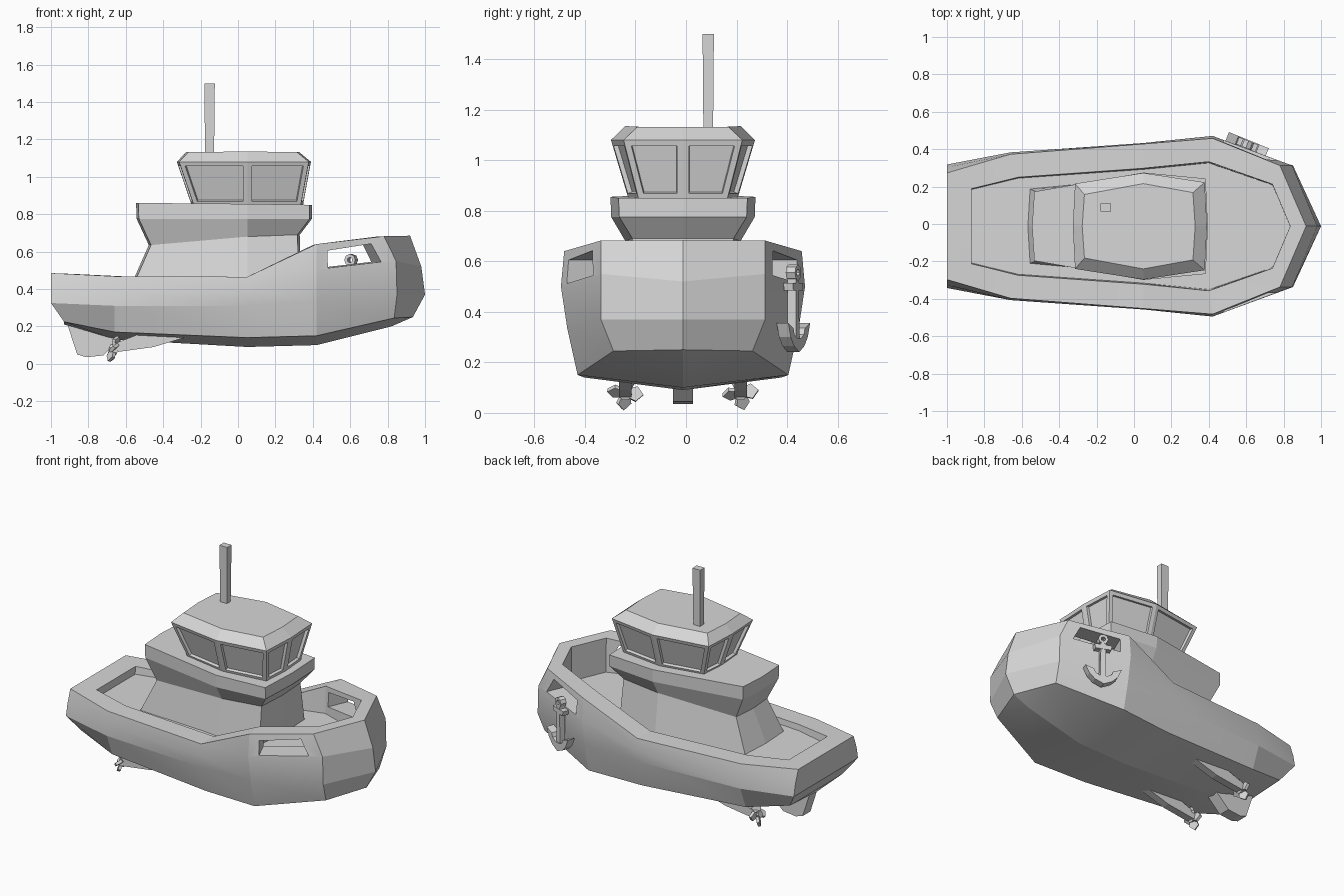
import bpy, bmesh, math
from mathutils import Matrix

if "Cube" in bpy.data.objects:
    bpy.data.objects.remove(bpy.data.objects["Cube"])

CY = -0.012  # centreline of the boat

gray = bpy.data.materials.new("plain_gray")
gray.use_nodes = True
gray.diffuse_color = (0.68, 0.68, 0.68, 1)
gray.node_tree.nodes["Principled BSDF"].inputs["Base Color"].default_value = (0.68, 0.68, 0.68, 1)


def finish(name, bm, matrix=Matrix()):
    bmesh.ops.remove_doubles(bm, verts=bm.verts, dist=0.0008)
    bmesh.ops.recalc_face_normals(bm, faces=bm.faces)
    mesh = bpy.data.meshes.new(name)
    bm.to_mesh(mesh)
    bm.free()
    mesh.transform(matrix)
    mesh.materials.append(gray)
    obj = bpy.data.objects.new(name, mesh)
    bpy.context.collection.objects.link(obj)
    return obj


def mirrored(half):
    """Close a half outline across the centreline."""
    return half + [(x, -y, z) for x, y, z in reversed(half) if y > 0]


def loft(loops, cap_start=True, cap_end=True):
    bm = bmesh.new()
    rows = [[bm.verts.new(p) for p in loop] for loop in loops]
    n = len(rows[0])
    bands = []
    for a, b in zip(rows, rows[1:]):
        bands.append([bm.faces.new((a[i], a[(i + 1) % n], b[(i + 1) % n], b[i])) for i in range(n)])
    if cap_start:
        bm.faces.new(list(reversed(rows[0])))
    if cap_end:
        bm.faces.new(rows[-1])
    return bm, bands


def prism(name, outline, thick, matrix):
    """Extrude an (x, z) outline evenly to both sides of y = 0."""
    bm, _ = loft([[(x, y, z) for x, z in outline] for y in (-thick / 2, thick / 2)])
    return finish(name, bm, matrix)


def smooth(obj, degrees):
    bpy.ops.object.select_all(action='DESELECT')
    obj.select_set(True)
    bpy.context.view_layer.objects.active = obj
    bpy.ops.object.shade_smooth_by_angle(angle=math.radians(degrees))


centre = Matrix.Translation((0, CY, 0))

# Hull: keel (a hair wide, merged to one line), chine, knuckle, upper side, rail, inner rail, deck
k = .0002
keel = [(-.93, k, .21), (-.66, k, .13), (.05, k, .09), (.42, k, .10), (.82, k, .20), (.935, 0, .25)]
chine = [(-.93, .27, .225), (-.66, .34, .17), (.05, .39, .14), (.42, .417, .15), (.835, .275, .245), (.935, 0, .25)]
knuckle = [(-1, .33, .325), (-.66, .395, .31), (.05, .435, .31), (.42, .458, .335), (.85, .325, .37), (1, 0, .37)]
side = [(-1, .315, .40), (-.66, .395, .385), (.05, .445, .39), (.42, .483, .50), (.845, .325, .55), (.98, 0, .52)]
rail = [(-1, .285, .485), (-.66, .385, .468), (.05, .44, .465), (.42, .47, .64), (.78, .325, .682), (.92, 0, .685)]
inner = [(-.87, .20, .48), (-.62, .262, .468), (.05, .31, .465), (.40, .345, .635), (.74, .225, .68), (.835, 0, .683)]
deck = [(x, y * .98, .43 if x < .3 else .46) for x, y, z in inner]
bm, _ = loft([mirrored(h) for h in (keel, chine, knuckle, side, rail, inner, deck)], cap_start=False)
hull = finish("hull", bm, centre)

# Openings through the bow bulwarks, square to the angled sides
opening = [(.455, .605), (.455, .512), (.785, .545), (.73, .642)]
for s in (1, -1):
    bm, _ = loft([[(x + .43 * (d - .40), s * d, z) for x, z in opening] for d in (.21, .62)])
    cutter = finish("opening_cutter", bm, centre)
    mod = hull.modifiers.new("opening", 'BOOLEAN')
    mod.operation = 'DIFFERENCE'
    mod.solver = 'EXACT'
    mod.object = cutter
    bpy.context.view_layer.objects.active = hull
    bpy.ops.object.modifier_apply(modifier=mod.name)
    bpy.data.objects.remove(cutter)
smooth(hull, 14)


def ring(rear, mid, front, z_rear, z_mid, z_front, bow=.012):
    """Eight-sided plan outline; rear, mid and front are (x, half width)."""
    half = [(rear[0] - bow, 0, z_rear), (*rear, z_rear), (*mid, z_mid),
            (*front, z_front), (front[0] + bow, 0, z_front)]
    return mirrored(half)


# Deckhouse with a waist and a flared upper deck
bm, _ = loft([
    ring((-.56, .20), (.05, .26), (.325, .235), .42, .42, .42),
    ring((-.465, .16), (.05, .228), (.318, .20), .635, .68, .69),
    ring((-.53, .185), (.05, .284), (.383, .252), .775, .775, .775),
    ring((-.533, .185), (.05, .287), (.383, .255), .86, .855, .85)])
finish("deckhouse", bm, centre)

# Wheelhouse with recessed window panes and a chamfered roof
bm, bands = loft([
    ring((-.235, .165), (.05, .215), (.335, .175), .845, .845, .845),
    ring((-.315, .228), (.05, .285), (.378, .235), 1.08, 1.08, 1.08),
    ring((-.265, .17), (.05, .228), (.315, .18), 1.132, 1.135, 1.132)])
bmesh.ops.recalc_face_normals(bm, faces=bm.faces)
bmesh.ops.inset_individual(bm, faces=bands[0], thickness=.024, use_even_offset=True)
bmesh.ops.inset_individual(bm, faces=bands[0], thickness=.002, depth=-.018, use_even_offset=True)
finish("wheelhouse", bm, centre)

# Mast
bm, _ = loft([[(sx * w, sy * w * .8, z) for sx, sy in ((-1, -1), (1, -1), (1, 1), (-1, 1))]
              for w, z in ((.024, 1.12), (.028, 1.5))])
finish("mast", bm, Matrix.Translation((-.152, .088, 0)))

# Rudder
prism("rudder", [(-.92, .235), (-.86, .05), (-.81, .035), (-.72, .045), (-.6, .16)], .08, centre)

# Propeller shafts and propellers
fairing = [(-.67, .06), (-.45, .09), (-.28, .142), (-.5, .17), (-.67, .105)]
blade = [(-.014, 0), (-.03, .045), (0, .072), (.03, .045), (.014, 0)]
for s, side_name in ((1, "left"), (-1, "right")):
    at = Matrix.Translation((0, CY + s * .228, 0))
    prism(side_name + "_propeller_shaft", fairing, .05, at)
    hub = Matrix.Translation((-.665, CY + s * .228, .08)) @ Matrix.Rotation(math.radians(20), 4, 'Y')
    bm = bmesh.new()
    bmesh.ops.create_cone(bm, cap_ends=True, segments=6, radius1=.022, radius2=.026, depth=.05,
                          matrix=Matrix.Rotation(math.pi / 2, 4, 'Y'))
    finish(side_name + "_propeller_hub", bm, hub)
    for i in range(4):
        turn = Matrix.Rotation(math.radians(90 * i + s * 8), 4, 'X')
        pitch = Matrix.Rotation(math.radians(60), 4, 'Z')
        prism(side_name + "_propeller_blade", blade, .018, hub @ turn @ pitch)

# Anchor hung on the left bow
hang = Matrix.Translation((.605, .425, .41)) @ Matrix.Rotation(math.radians(-22), 4, 'Z')
arm = [(0, -.17), (.055, -.145), (.09, -.11), (.115, -.055), (.06, -.075), (.05, -.1), (.02, -.115)]
crescent = arm + [(-x, z) for x, z in reversed(arm) if x > 0]
prism("anchor_arms", crescent, .05, hang)
prism("anchor_shank", [(-.018, -.13), (.018, -.13), (.016, .13), (-.016, .13)], .036, hang)
prism("anchor_stock", [(-.05, .075), (.05, .075), (.055, .105), (-.055, .105)], .04, hang)
eye = Matrix.Translation((0, 0, .145))
outer = [(math.cos(a * math.pi / 4) * .032, math.sin(a * math.pi / 4) * .032) for a in range(8)]
loops = [[(x * r, y, z * r) for x, z in outer] for r, y in ((1, -.02), (1, .02), (.45, .02), (.45, -.02), (1, -.02))]
bm, _ = loft(loops, False, False)
finish("anchor_eye", bm, hang @ eye)
